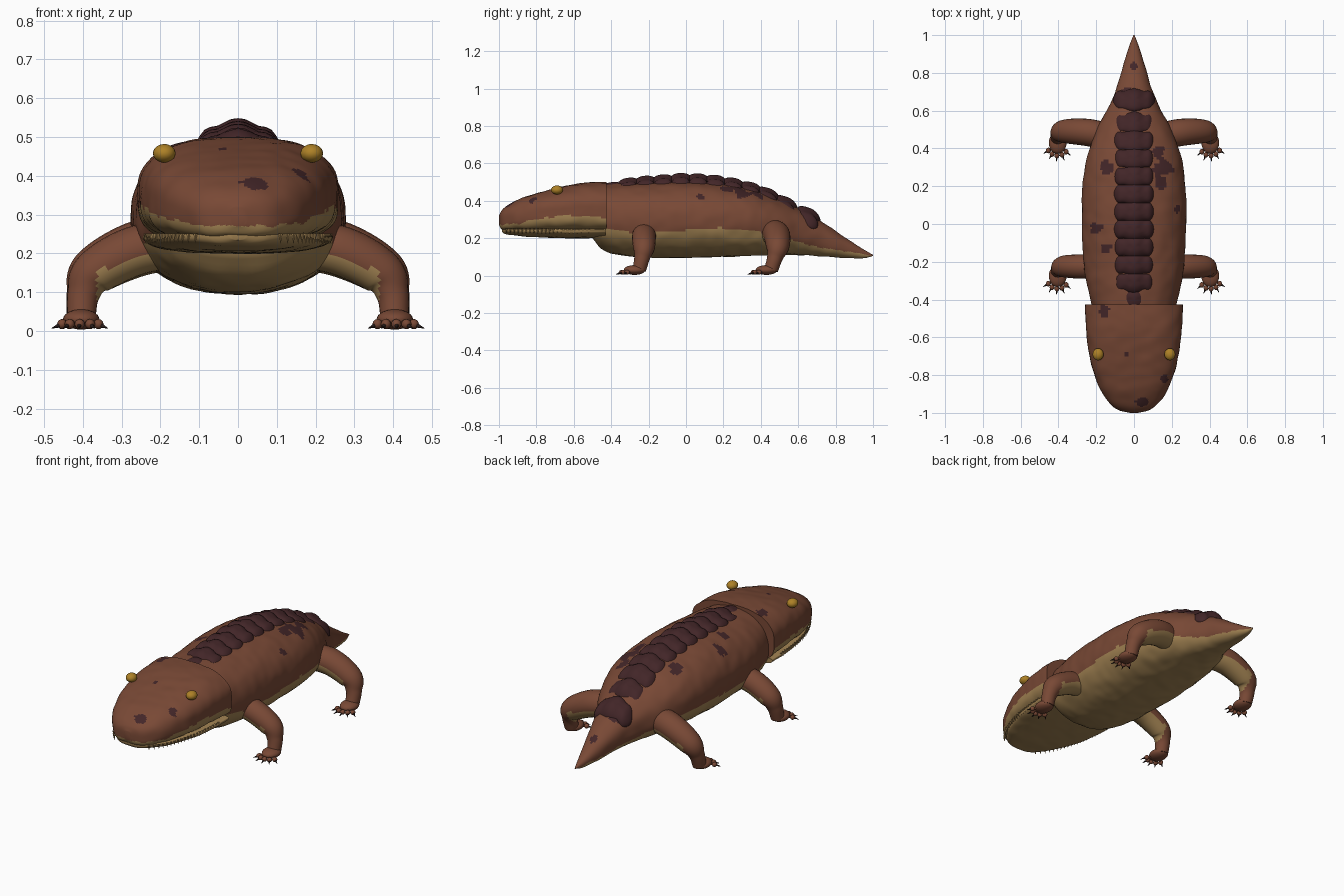
import bpy, bmesh, math, random
from mathutils import Vector, noise

cube = bpy.data.objects.get("Cube")
if cube:
    bpy.data.objects.remove(cube, do_unlink=True)
random.seed(4)


def material(name, r, g, b):
    m = bpy.data.materials.new(name)
    m.use_nodes = True
    m.diffuse_color = (r, g, b, 1)
    m.node_tree.nodes["Principled BSDF"].inputs["Base Color"].default_value = (r, g, b, 1)
    return m


BROWN = material("brown hide", .19, .066, .036)
CREAM = material("cream belly", .36, .225, .085)
DARK = material("dark plates", .055, .019, .021)
GOLD = material("gold eye", .42, .22, .02)
CLAW = material("black claw", .022, .012, .011)


def sample(keys, y):
    """Smooth interpolation of all columns of a key table along its first."""
    i = 0
    while i < len(keys) - 2 and y > keys[i + 1][0]:
        i += 1
    a, b = keys[i], keys[i + 1]
    before, after = keys[max(i - 1, 0)], keys[min(i + 2, len(keys) - 1)]
    d = b[0] - a[0]
    t = (y - a[0]) / d
    out = []
    for c in range(1, len(a)):
        ma = (b[c] - before[c]) / (b[0] - before[0]) * d
        mb = (after[c] - a[c]) / (after[0] - a[0]) * d
        out.append((2*t**3 - 3*t*t + 1) * a[c] + (t**3 - 2*t*t + t) * ma
                   + (3*t*t - 2*t**3) * b[c] + (t**3 - t*t) * mb)
    return out


def finish(name, bm, mats, rule=None, angle=50):
    bmesh.ops.recalc_face_normals(bm, faces=bm.faces)
    bm.normal_update()
    if rule:
        for f in bm.faces:
            f.material_index = rule(f.calc_center_median(), f.normal)
    me = bpy.data.meshes.new(name)
    bm.to_mesh(me)
    bm.free()
    for m in mats:
        me.materials.append(m)
    ob = bpy.data.objects.new(name, me)
    bpy.context.collection.objects.link(ob)
    bpy.ops.object.select_all(action="DESELECT")
    ob.select_set(True)
    bpy.context.view_layer.objects.active = ob
    bpy.ops.object.shade_smooth_by_angle(angle=math.radians(angle))
    return ob


def skin(bm, rings):
    """Join rings of points into a closed, capped tube."""
    rows = [[bm.verts.new(p) for p in ring] for ring in rings]
    n = len(rows[0])
    for a, b in zip(rows, rows[1:]):
        for i in range(n):
            bm.faces.new((a[i], a[(i + 1) % n], b[(i + 1) % n], b[i]))
    bm.faces.new(rows[0])
    bm.faces.new(rows[-1])


def power(v, n):
    return math.copysign(abs(v) ** (2 / n), v)


def hull(name, keys, steps, waist, low, high, mats, rule, bump=.004, sides=96):
    """Loft rounded sections along y; keys hold y, half width, bottom, top."""
    y0, y1 = keys[0][0], keys[-1][0]
    rings = []
    for s in range(steps + 1):
        t = s / steps
        y = y0 + (y1 - y0) * (t ** 1.4 if keys[0][1] < .05 else t)
        w, bottom, top = sample(keys, y)
        zc = bottom + (top - bottom) * waist
        ring = []
        for i in range(sides):
            a = math.tau * i / sides
            up = math.sin(a) > 0
            n = high if up else low
            p = Vector((w * power(math.cos(a), n), y,
                        zc + (top - zc if up else zc - bottom) * power(math.sin(a), n)))
            k = bump * min(1, w / .1) * noise.noise(p * 16)
            ring.append(p + Vector((math.cos(a), 0, math.sin(a))) * k)
        rings.append(ring)
    bm = bmesh.new()
    skin(bm, rings)
    return finish(name, bm, mats, rule)


# Dark blotches on the upper hide: x, y, radius
SPOTS = [(.155, .3, .05), (.14, .22, .035), (.13, .38, .03), (-.2, -.02, .03),
         (-.16, -.46, .03), (.04, -.94, .03), (.16, -.82, .022), (-.04, -.69, .014),
         (0, .84, .02), (-.15, -.13, .025), (-.15, .3, .035), (-.04, .7, .03), (.23, .08, .02)]


def spotted(c):
    wobble = 1 + .5 * noise.noise(c * 30)
    return any(math.hypot(c.x - x, c.y - y) < r * wobble for x, y, r in SPOTS)


def hide_rule(line):
    def rule(c, n):
        if c.z < sample(line, c.y)[0] + .012 * noise.noise(c * 22):
            return 1
        return 2 if n.z > .1 and spotted(c) else 0
    return rule


HIDE = [BROWN, CREAM, DARK]

# Trunk and tail
trunk = [(-.5, .2, .2, .46), (-.455, .215, .145, .48), (-.38, .235, .115, .49),
         (-.25, .262, .1, .495), (0, .275, .095, .505), (.2, .272, .1, .49), (.35, .25, .105, .465),
         (.5, .2, .11, .405), (.6, .145, .11, .36), (.7, .1, .105, .305), (.85, .055, .095, .205),
         (.95, .022, .093, .14), (1, .003, .105, .111)]
hull("body", trunk, 130, .5, 2.3, 2.2, HIDE,
     hide_rule([(-.5, .26), (-.3, .235), (.3, .25), (.5, .205), (.7, .155), (1, .106)]))

# Skull with its flat rear edge, and lower jaw
skull = [(-1, .02, .27, .32), (-.988, .075, .25, .345), (-.96, .118, .24, .37), (-.9, .165, .235, .405),
         (-.8, .21, .233, .44), (-.7, .236, .233, .467), (-.55, .254, .232, .496), (-.425, .26, .225, .5)]
hull("skull", skull, 80, .45, 3.2, 2.6, HIDE,
     hide_rule([(-1, .272), (-.9, .282), (-.75, .308), (-.6, .322), (-.425, .305)]))
jaw = [(-.985, .02, .235, .255), (-.97, .075, .223, .255), (-.93, .12, .216, .255), (-.85, .17, .209, .255),
       (-.7, .22, .202, .255), (-.55, .24, .2, .255), (-.43, .245, .205, .255)]
hull("lower_jaw", jaw, 60, .75, 2.5, 3, [CREAM], None, .003)


def cone(bm, base, tip, r, sides=8):
    d = tip - base
    rot = d.to_track_quat("Z", "Y").to_matrix().to_4x4()
    rot.translation = (base + tip) / 2
    bmesh.ops.create_cone(bm, cap_ends=True, segments=sides, radius1=r, radius2=r * .1,
                          depth=d.length, matrix=rot)


def ball(bm, center, scale, u=24, v=14):
    vs = bmesh.ops.create_uvsphere(bm, u_segments=u, v_segments=v, radius=1)["verts"]
    for p in vs:
        p.co = Vector(center) + Vector(a * b for a, b in zip(p.co, scale))
    return vs


# Fine teeth along the upper lip
bm = bmesh.new()
for side in (-1, 1):
    for i in range(22):
        y = -.96 + i * .021
        p = Vector((side * (sample(skull, y)[0] * .93), y, .252))
        cone(bm, p, p + Vector((0, 0, -.026)), .006, 6)
finish("teeth", bm, [CREAM])

# Eyes
for side, label in ((1, "left"), (-1, "right")):
    bm = bmesh.new()
    ball(bm, (side * .19, -.69, .458), (.029, .032, .024))
    finish(label + "_eye", bm, [GOLD])

# Lobed armour plates down the spine
crest = [(-.42, .493), (-.3, .523), (-.1, .541), (0, .547), (.2, .531), (.4, .483), (.52, .428), (.66, .36)]
bm = bmesh.new()
rows = [-.405 + i * .094 for i in range(11)] + [.655]
for y in rows:
    top = sample(crest, y)[0]
    slope = (sample(crest, y + .02)[0] - sample(crest, y - .02)[0]) / .04
    droop = 2.2 if y < .45 else 3.5
    for v in ball(bm, (0, 0, 0), (1, 1, 1), 32, 16):
        x, b, h = v.co
        lobe = 1 + .12 * math.cos(abs(x) * 9)
        px = .112 * power(x, 2.7)
        pz = top - .05 + .05 * power(h, 2.3) * lobe / 1.08
        v.co = (px, y + .058 * power(b, 2.4) * lobe, pz + slope * .058 * b - droop * px * px)
finish("spine_plates", bm, [DARK], angle=60)


def limb(name, side, path):
    """Tapered leg through joints given as x, y, z, radius."""
    keys = [(i,) + p for i, p in enumerate(path)]
    last, steps = len(path) - 1, 36
    pts = [sample(keys, last * s / steps) for s in range(steps + 1)]
    rings = []
    for s, (x, y, z, r) in enumerate(pts):
        a, b = pts[max(s - 1, 0)], pts[min(s + 1, steps)]
        d = (Vector(b[:3]) - Vector(a[:3])).normalized()
        v = Vector((0, 1, 0))
        v = (v - d * v.dot(d)).normalized()
        u = d.cross(v)
        ring = []
        for i in range(24):
            t = math.tau * i / 24
            p = Vector((x, y, z)) + (u * math.cos(t) + v * math.sin(t)) * r
            ring.append((p.x * side, p.y, p.z))
        rings.append(ring)
    bm = bmesh.new()
    skin(bm, rings)
    finish(name + "_leg", bm, [BROWN, CREAM],
           lambda c, n: int(abs(c.x) < .365 and n.z < -.15 and c.z > .08))

    # Foot pad with five splayed toes and claws
    x, y, z, r = path[-1]
    bm = bmesh.new()
    ball(bm, (x * side, y - .025, .03), (.047, .058, .026))
    claws = bmesh.new()
    for k in range(-2, 3):
        a = math.radians(27 * k + 4)
        d = Vector((math.sin(a) * side, -math.cos(a), 0))
        heel = Vector((x * side, y - .035, .03))
        knuckle = heel + d * .058 + Vector((0, 0, -.012))
        cone(bm, heel, knuckle, .022, 10)
        ball(bm, knuckle, (.013, .015, .013), 12, 8)
        cone(claws, knuckle, knuckle + d * .032 + Vector((0, 0, -.011)), .008)
    finish(name + "_foot", bm, [BROWN])
    finish(name + "_claws", claws, [CLAW])


for side, label in ((1, "left"), (-1, "right")):
    limb(label + "_front", side,
         [(.16, -.22, .225, .06), (.27, -.225, .205, .064), (.37, -.225, .15, .058),
          (.398, -.235, .095, .042), (.404, -.25, .03, .036)])
    limb(label + "_hind", side,
         [(.12, .46, .23, .07), (.25, .485, .215, .072), (.37, .49, .155, .062),
          (.4, .475, .095, .042), (.404, .455, .03, .037)])
